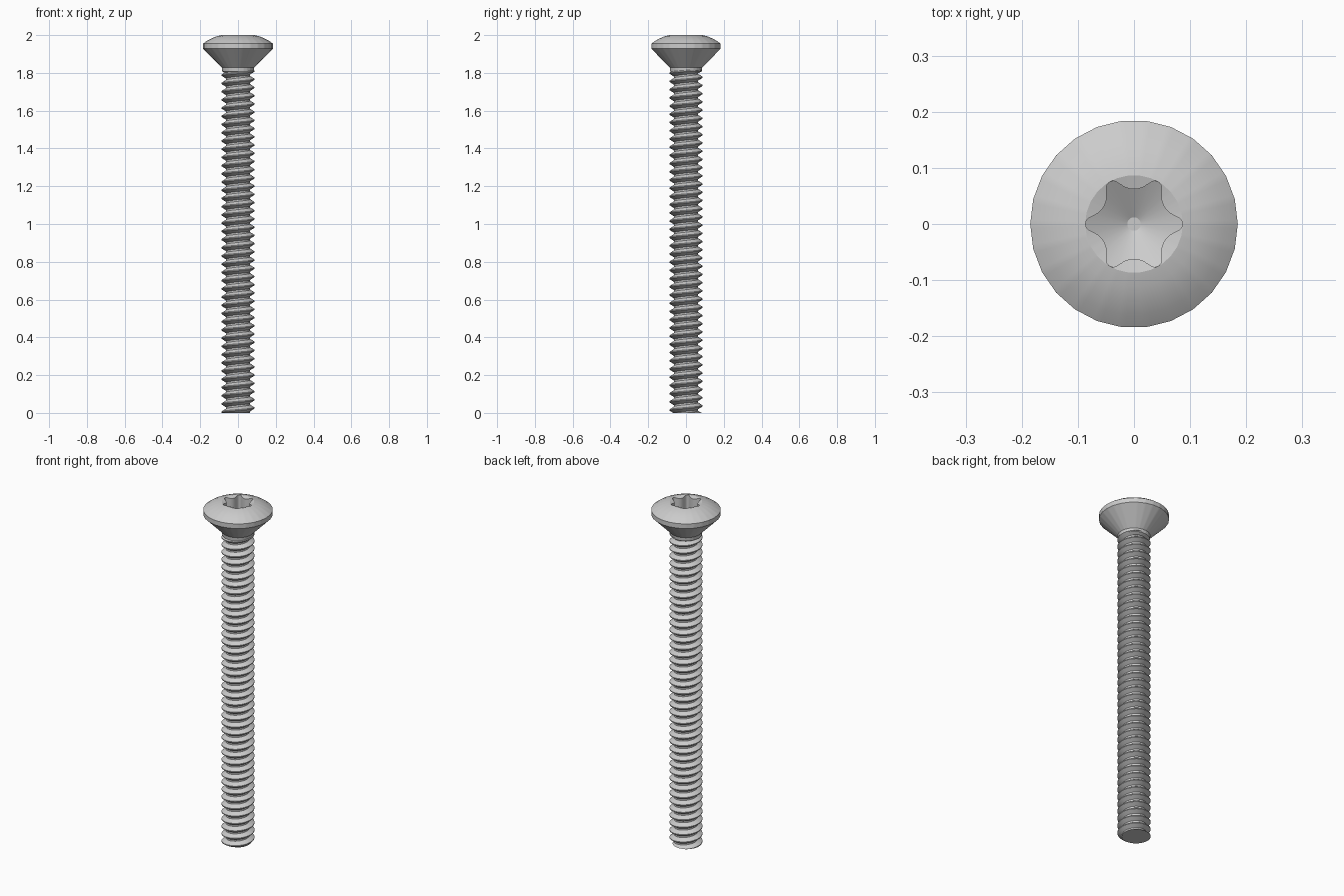
import bpy, bmesh
from math import sin, cos, tan, pi, sqrt, radians

if "Cube" in bpy.data.objects:
    bpy.data.objects.remove(bpy.data.objects["Cube"], do_unlink=True)

steel = bpy.data.materials.new("steel_grey")
steel.use_nodes = True
GREY = (0.6, 0.6, 0.6, 1)
steel.diffuse_color = GREY
steel.node_tree.nodes["Principled BSDF"].inputs["Base Color"].default_value = GREY


def finish(name, bm, angle):
    bmesh.ops.recalc_face_normals(bm, faces=bm.faces)
    mesh = bpy.data.meshes.new(name)
    bm.to_mesh(mesh)
    bm.free()
    mesh.materials.append(steel)
    obj = bpy.data.objects.new(name, mesh)
    bpy.context.collection.objects.link(obj)
    bpy.ops.object.select_all(action='DESELECT')
    obj.select_set(True)
    bpy.context.view_layer.objects.active = obj
    bpy.ops.object.shade_smooth_by_angle(angle=radians(angle))
    return obj


# Screw head: rings of points, each ring given by radius and height rules
SIDES, STEPS = 26, 156
SOCKET = 0.087


def polygon(radius, a):
    """Radius at angle a of a regular polygon with SIDES corners."""
    step = 2 * pi / SIDES
    return radius * cos(step / 2) / cos(a % step - step / 2)


def star(a):
    """Six-lobed socket outline: small convex tips joined by wide flutes."""
    d = abs((a + pi / 6) % (pi / 3) - pi / 6)
    tip_c, tip_r, flute_c, flute_r = 0.0736, 0.0127, 0.0996, 0.0376
    f = pi / 6 - d
    r = flute_c * cos(f) - sqrt(max(0, flute_r ** 2 - (flute_c * sin(f)) ** 2))
    lobe = tip_r ** 2 - (tip_c * sin(d)) ** 2
    return min(r, tip_c * cos(d) + sqrt(lobe)) if lobe > 0 else r


def lathe(radius, z):
    return lambda a: (polygon(radius, a), z)


def socket(z, slope):
    return lambda a: (star(a), z - (SOCKET - star(a)) * tan(slope))


outer = [(0.07, 1.80), (0.084, 1.808), (0.086, 1.828), (0.185, 1.928), (0.185, 1.955),
         (0.162, 1.971), (0.137, 1.984), (0.112, 1.994), (SOCKET, 2.0)]
rings = [lathe(r, z) for r, z in outer]
rings += [socket(2.0, pi / 12), socket(1.915, pi / 6), lathe(0.012, 1.872)]

bm = bmesh.new()
loops = []
for ring in rings:
    loop = []
    for i in range(STEPS):
        a = 2 * pi * i / STEPS
        r, z = ring(a)
        loop.append(bm.verts.new((r * cos(a), r * sin(a), z)))
    loops.append(loop)
for low, high in zip(loops, loops[1:]):
    for i in range(STEPS):
        k = (i + 1) % STEPS
        bm.faces.new((low[i], low[k], high[k], high[i]))
bm.faces.new(loops[0])
bm.faces.new(loops[-1])
finish("screw_head", bm, 22)

# Threaded shank: a helical grid whose seam joins one pitch higher
PITCH, CREST, ROOT, TOP = 0.0435, 0.0875, 0.064, 1.815
TURN = 36
tooth = [(0.0, ROOT), (0.2, ROOT), (0.54, CREST), (0.66, CREST)]
turns = int(TOP / PITCH) + 4
bm = bmesh.new()
columns = []
for i in range(TURN):
    a = 2 * pi * i / TURN
    columns.append([bm.verts.new((r * cos(a), r * sin(a), PITCH * (k - 2 + t + i / TURN)))
                    for k in range(turns) for t, r in tooth])
for i in range(TURN):
    here, there = columns[i], columns[(i + 1) % TURN]
    shift = len(tooth) if i == TURN - 1 else 0
    for j in range(len(here) - 1 - shift):
        bm.faces.new((here[j], there[j + shift], there[j + shift + 1], here[j + 1]))

# Trim both ends flat and cap them
for z, up in ((0, -1), (TOP, 1)):
    cut = bmesh.ops.bisect_plane(bm, geom=bm.verts[:] + bm.edges[:] + bm.faces[:],
                                 plane_co=(0, 0, z), plane_no=(0, 0, up), clear_outer=True)
    rim = [e for e in cut["geom_cut"] if isinstance(e, bmesh.types.BMEdge)]
    bmesh.ops.contextual_create(bm, geom=rim)
finish("threaded_shank", bm, 30)
